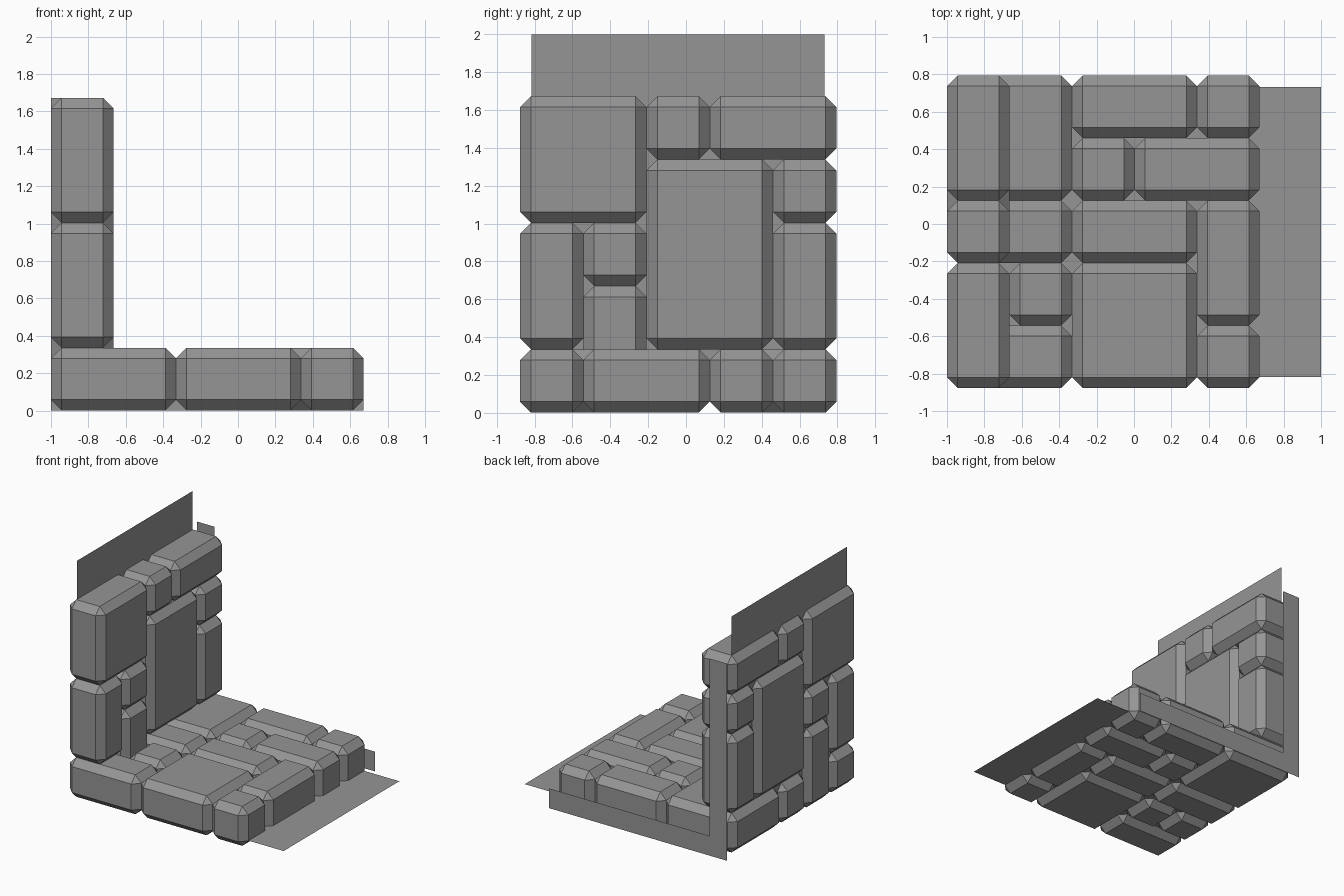
import bpy
import bmesh

if "Cube" in bpy.data.objects:
    bpy.data.objects.remove(bpy.data.objects["Cube"])

U = 0.3342                   # stone grid module
X0, Y0, Z0 = -1.0, -0.877, 0.002
BEVEL = 0.057

# Dark grey stone colour
grey = bpy.data.materials.new("dark_stone")
grey.diffuse_color = (0.3, 0.3, 0.3, 1)
grey.use_nodes = True
grey.node_tree.nodes["Principled BSDF"].inputs["Base Color"].default_value = grey.diffuse_color


def finish(name, bm):
    mesh = bpy.data.meshes.new(name)
    bm.to_mesh(mesh)
    bm.free()
    mesh.materials.append(grey)
    obj = bpy.data.objects.new(name, mesh)
    bpy.context.collection.objects.link(obj)
    return obj


def stone(name, xs, ys, zs):
    """Chamfered block spanning grid cells on each axis."""
    bm = bmesh.new()
    bmesh.ops.create_cube(bm, size=1)
    for v in bm.verts:
        v.co.x = X0 + U * (xs[1] if v.co.x > 0 else xs[0])
        v.co.y = Y0 + U * (ys[1] if v.co.y > 0 else ys[0])
        v.co.z = Z0 + U * (zs[1] if v.co.z > 0 else zs[0])
    bmesh.ops.bevel(bm, geom=bm.edges[:], offset=BEVEL, segments=1,
                    profile=0.5, affect='EDGES')
    return finish(name, bm)


def sheet(name, *quads):
    """Thin single-sided sheet made of flat quads."""
    bm = bmesh.new()
    for quad in quads:
        bm.faces.new([bm.verts.new(p) for p in quad])
    bmesh.ops.remove_doubles(bm, verts=bm.verts[:], dist=1e-4)
    return finish(name, bm)


# Floor stones: (x range, y range)
floor = [((0, 2), (0, 1)), ((1, 2), (1, 2)), ((0, 2), (2, 3)), ((0, 2), (3, 5)),
         ((2, 4), (0, 2)), ((2, 4), (2, 3)), ((2, 3), (3, 4)), ((3, 5), (3, 4)),
         ((2, 4), (4, 5)), ((4, 5), (4, 5)), ((4, 5), (0, 1)), ((4, 5), (1, 3))]
for i, (xs, ys) in enumerate(floor):
    stone(f"floor_stone_{i + 1}", xs, ys, (0, 1))

# Wall stones: (y range, z range)
wall = [((0, 2), (3, 5)), ((2, 3), (4, 5)), ((3, 5), (4, 5)), ((2, 4), (1, 4)),
        ((4, 5), (3, 4)), ((4, 5), (1, 3)), ((0, 1), (1, 3)), ((1, 2), (2, 3)),
        ((1, 2), (0, 2))]
for i, (ys, zs) in enumerate(wall):
    stone(f"wall_stone_{i + 1}", (0, 1), ys, zs)

# Mortar sheets running through the floor and wall, past the stones
a, b, d = -0.817, 0.732, 0.06
xm = X0 + d
sheet("mortar_sheet",
      [(xm, a, d), (1, a, d), (1, b, d), (xm, b, d)],
      [(xm, a, d), (xm, b, d), (xm, b, 2), (xm, a, 2)])

# L-shaped strip standing behind the stones
y, e, t = 0.877, 5 * U, U / 2
x1 = X0 + t
sheet("back_strip",
      [(X0, y, 0), (X0, y, t), (x1, y, t), (x1, y, 0)],
      [(x1, y, 0), (x1, y, t), (X0 + e, y, t), (X0 + e, y, 0)],
      [(X0, y, t), (X0, y, e), (x1, y, e), (x1, y, t)])
